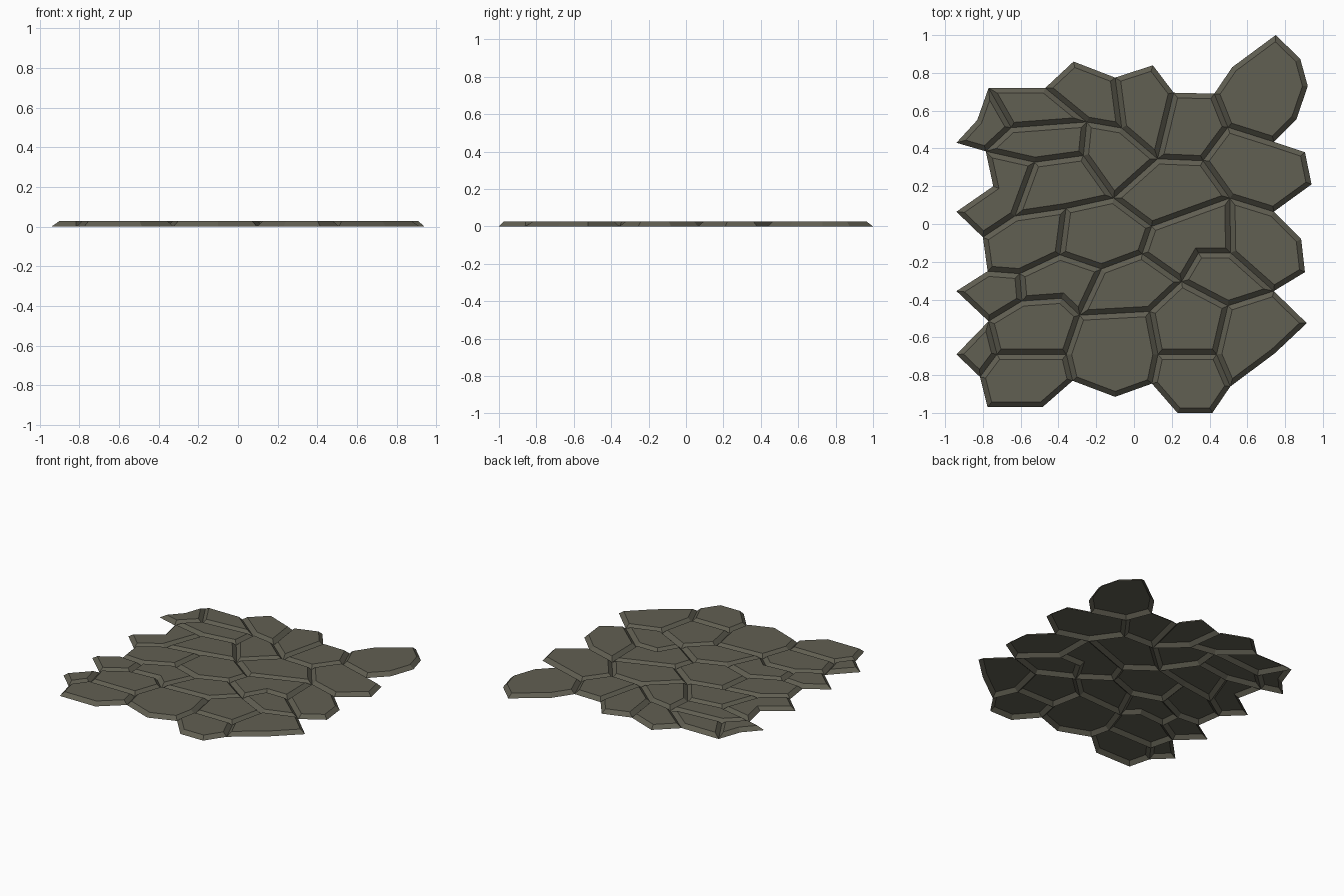
import bpy, bmesh
from math import atan2

HEIGHT, BEVEL = 0.027, 0.027

# Outer outline of the paving, clockwise from the top left
rim = [(-.77, .72), (-.47, .72), (-.32, .86), (-.10, .775), (.10, .84), (.21, .695), (.425, .69),
       (.52, .83), (.75, 1.0), (.88, .875), (.92, .73), (.86, .555), (.74, .435), (.905, .38),
       (.94, .21), (.74, .065), (.885, -.08), (.905, -.255), (.74, -.355), (.915, -.525),
       (.745, -.685), (.51, -.86), (.415, -1.0), (.23, -1.0), (.095, -.845), (-.10, -.915),
       (-.325, -.83), (-.485, -.97), (-.775, -.97), (-.815, -.81), (-.94, -.69), (-.77, -.515),
       (-.94, -.355), (-.775, -.25), (-.80, -.07), (-.94, .065), (-.745, .20), (-.785, .385),
       (-.94, .43), (-.83, .55)]

# Inner corners where the joints meet
inner = [(-.65, .51), (-.25, .54), (-.065, .508), (.125, .345), (.365, .335), (.497, .512),
         (-.525, .327), (-.268, .362), (-.108, .137), (-.36, .082), (-.63, .042), (.093, -.013),
         (.507, .137), (-.392, -.163), (-.605, -.263), (-.593, -.408), (-.172, -.238),
         (.043, -.158), (-.287, -.483), (-.383, -.393), (.252, -.305), (.342, -.153),
         (.512, -.153), (.497, -.433), (.083, -.463), (.127, -.69), (.437, -.69),
         (-.358, -.69), (-.725, -.69)]

# Joints between stones, as chains of corners (rim 0-39, inner 40+)
joints = [(0, 40, 41, 1), (37, 40), (41, 42, 43, 44, 45, 6), (3, 42), (5, 43), (45, 12),
          (37, 46, 47, 48, 43), (47, 41), (34, 50, 49, 48, 51, 52, 15), (50, 46), (52, 44),
          (33, 54, 53, 56, 57, 60, 63, 18), (49, 53), (51, 57), (54, 55, 31),
          (55, 59, 58, 56), (60, 61, 62, 52), (62, 18), (58, 64, 60), (64, 65, 24),
          (65, 66, 21), (66, 63), (58, 67, 26), (67, 68, 29), (68, 31)]

pts = rim + inner
links = {i: set() for i in range(len(pts))}
for chain in joints + [tuple(range(len(rim))) + (0,)]:
    for a, b in zip(chain, chain[1:]):
        links[a].add(b)
        links[b].add(a)

# Neighbours of every corner sorted by direction
ring = {v: sorted(n, key=lambda w: atan2(pts[w][1] - pts[v][1], pts[w][0] - pts[v][0]))
        for v, n in links.items()}

# Walk round each cell of the joint network
bm = bmesh.new()
verts = [bm.verts.new((x, y, 0)) for x, y in pts]
seen = set()
for a in links:
    for b in links[a]:
        cell, u, v = [], a, b
        while (u, v) not in seen:
            seen.add((u, v))
            cell.append(u)
            u, v = v, ring[v][ring[v].index(u) - 1]
        area = sum(pts[p][0] * pts[q][1] - pts[q][0] * pts[p][1]
                   for p, q in zip(cell, cell[1:] + cell[:1]))
        if area > 0:
            bm.faces.new([verts[i] for i in cell])

# Sloped stone sides and raised flat tops, open underneath
bm.normal_update()
tops = list(bm.faces)
bmesh.ops.inset_individual(bm, faces=tops, thickness=BEVEL, use_even_offset=True)
for f in tops:
    for v in f.verts:
        v.co.z = HEIGHT
bm.normal_update()

mesh = bpy.data.meshes.new("stone_paving")
bm.to_mesh(mesh)
bm.free()
paving = bpy.data.objects.new("stone_paving", mesh)
bpy.context.collection.objects.link(paving)

# Olive grey stone
stone = bpy.data.materials.new("stone")
stone.diffuse_color = (0.12, 0.115, 0.085, 1)
mesh.materials.append(stone)
